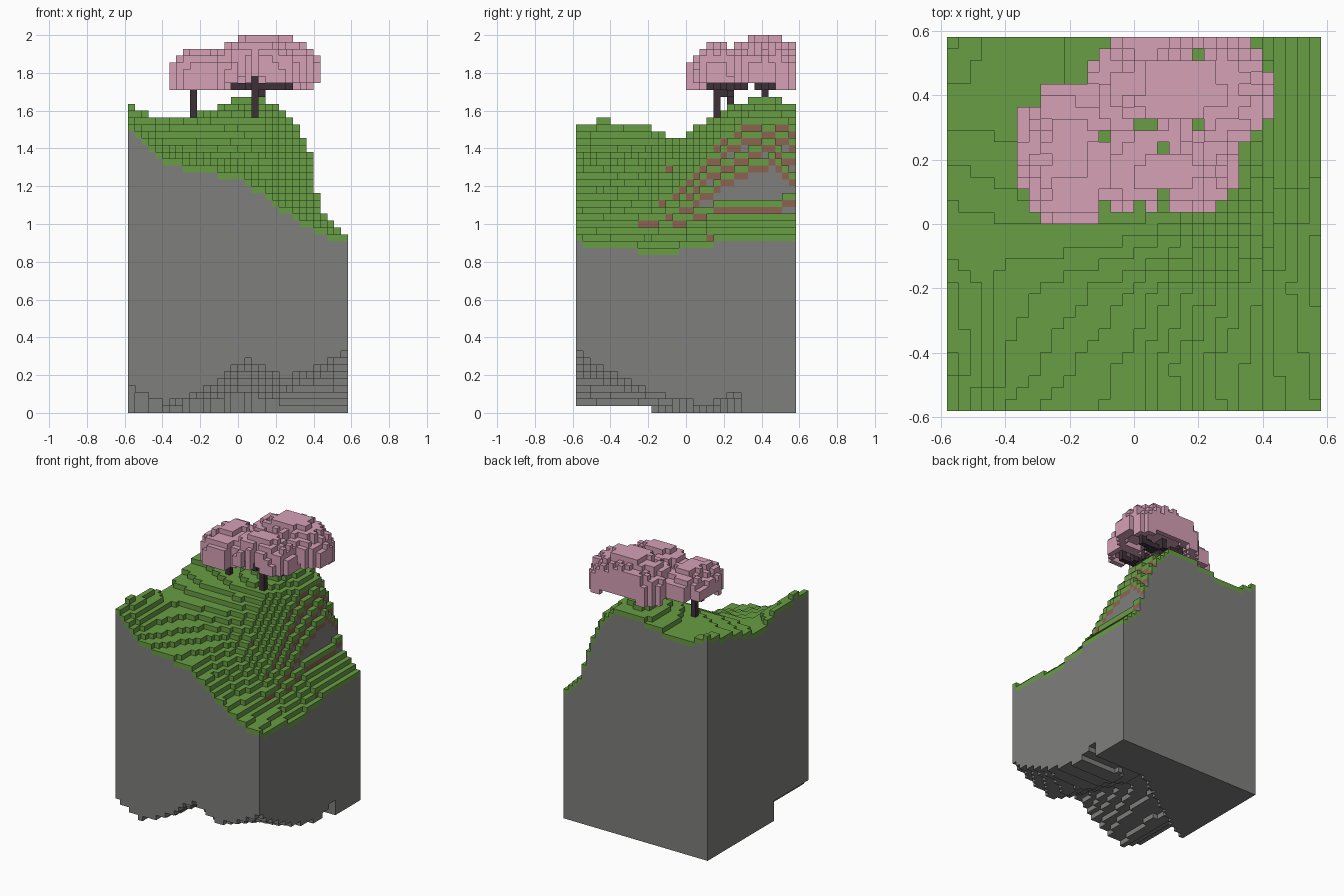
import bpy
import random
from mathutils import Vector

random.seed(4)
N = 32                # cells along each side
V = 2 / 55            # cell size
HALF = N * V / 2

if "Cube" in bpy.data.objects:
    bpy.data.objects.remove(bpy.data.objects["Cube"])


def material(name, r, g, b):
    m = bpy.data.materials.new(name)
    m.use_nodes = True
    m.diffuse_color = (r, g, b, 1)
    m.node_tree.nodes["Principled BSDF"].inputs["Base Color"].default_value = (r, g, b, 1)
    return m


grass = material("grass green", .14, .34, .058)
dirt = material("dirt brown", .265, .127, .085)
stone = material("stone grey", .21, .21, .205)
bark = material("dark bark", .047, .03, .039)
petal = material("blossom pink", .67, .355, .47)

# The six cell sides: direction and its corners, counter-clockwise from outside
SIDES = []
for axis in range(3):
    u, w = (axis + 1) % 3, (axis + 2) % 3
    for sign in (0, 1):
        ring = []
        for a, b in ((0, 0), (1, 0), (1, 1), (0, 1)):
            c = [0, 0, 0]
            c[axis], c[u], c[w] = sign, a, b
            ring.append(tuple(c))
        step = [0, 0, 0]
        step[axis] = 2 * sign - 1
        SIDES.append((tuple(step), ring if sign else ring[::-1]))


def build(name, cells, mats, rule=lambda cell, step: 0):
    """Skin a set of cells with only its exposed faces."""
    points, faces, slots = {}, [], []
    for cell in sorted(cells):
        for step, ring in SIDES:
            if tuple(p + q for p, q in zip(cell, step)) in cells:
                continue
            corners = [tuple(p + q for p, q in zip(cell, c)) for c in ring]
            faces.append([points.setdefault(c, len(points)) for c in corners])
            slots.append(rule(cell, step))
    mesh = bpy.data.meshes.new(name)
    shift = Vector((HALF, HALF, 0))
    mesh.from_pydata([Vector(p) * V - shift for p in points], [], faces)
    for m in mats:
        mesh.materials.append(m)
    mesh.polygons.foreach_set("material_index", slots)
    mesh.update()
    bpy.context.collection.objects.link(bpy.data.objects.new(name, mesh))


def spot(i):
    return (i + .5) * V - HALF


def index(x):
    return int((x + HALF) / V)


def bracket(stops, x):
    for n in range(len(stops) - 1):
        if x <= stops[n + 1] or n == len(stops) - 2:
            t = (x - stops[n]) / (stops[n + 1] - stops[n])
            return n, min(max(t, 0), 1)


def sample(xs, ys, rows, x, y):
    """Blend a coarse grid of heights."""
    i, s = bracket(xs, x)
    j, t = bracket(ys, y)
    low = rows[j][i] * (1 - s) + rows[j][i + 1] * s
    high = rows[j + 1][i] * (1 - s) + rows[j + 1][i + 1] * s
    return low * (1 - t) + high * t


# Hill surface, heights in cells, from front to back
HILL_X = (-.58, -.4, -.2, 0, .15, .28, .38, .42, .455, .58)
HILL_Y = (-.58, -.46, -.2, -.05, .15, .35, .45, .58)
HILL = ((42, 37, 36, 35, 32.5, 29.5, 28, 27, 26.6, 25.5),
        (43.2, 38.5, 36.5, 35, 32, 29, 28, 27, 26.5, 25),
        (42, 39, 38, 36.5, 34, 31, 28.7, 27, 26, 24),
        (39.5, 40, 40, 39.5, 38, 34, 30, 28.5, 27, 24),
        (41, 42, 42.5, 43.5, 43, 40, 34, 30.4, 29, 25),
        (43, 43, 43.5, 46, 45.5, 43, 37, 30.4, 29.4, 25.5),
        (43.7, 43, 43.5, 46, 45.5, 43.2, 38, 31, 29, 25.5),
        (45, 42.6, 43.5, 45, 44.7, 42, 34.7, 31.5, 29.4, 26))

# Eroded underside below the front, heights in cells
BASE_X = (-.58, -.38, -.2, .04, .25, .58)
BASE_Y = (-.58, -.2, .1, .25)
BASE = ((4, 1.3, 3, 8, 5, 9),
        (4, 1, 2, 5, 3, 3),
        (3, 2, 2, 3, 1, 1),
        (3, 2, 2, 3, 2, 3))

top = {}
ground = set()
for i in range(N):
    for j in range(N):
        x, y = spot(i), spot(j)
        top[i, j] = round(sample(HILL_X, HILL_Y, HILL, x, y))
        floor = 0
        if y < min(.3, .18 + .65 * x):
            floor = round(sample(BASE_X, BASE_Y, BASE, x, y))
        ground.update((i, j, k) for k in range(floor, top[i, j]))


def soil(cell, step):
    i, j, k = cell
    depth = top[i, j] - 1 - k
    wall = (i + step[0], j + step[1]) not in top
    if depth == 0 and step[2] >= 0:
        return 0
    return 1 if depth == 1 and not wall else 2


build("hill_block", ground, (grass, dirt, stone), soil)


# Trees: trunk with branches, and a domed crown hollow underneath
def line(a, b):
    count = max(abs(q - p) for p, q in zip(a, b))
    return {tuple(round(p + (q - p) * n / max(count, 1)) for p, q in zip(a, b))
            for n in range(count + 1)}


# name, trunk place, crown centre, crown radii, peak, low-hanging side, branch ends
TREES = (("left", -.24, .23, (-.2, .215), (.167, .225), 53, -1,
          ((-2, 1), (2, -1), (1, 2))),
         ("front", .1, .16, (.1, .165), (.23, .14), 54, 0,
          ((-4, 0), (4, 0), (1, 3), (-1, -1), (2, 1))),
         ("back", .13, .41, (.145, .42), (.295, .205), 55, 1,
          ((-4, 1), (4, 0), (0, 1), (2, -1))))
GAPS = {(index(x), index(y)) for x, y in
        ((.02, .31), (.05, .31), (.09, .25), (.2, .31), (-.1, .27), (.2, .53),
         (-.1, .05), (0, .05), (.09, .05), (.09, .09))}
taken = set()

for name, tx, ty, middle, radius, peak, side, ends in TREES:
    i, j = index(tx), index(ty)
    wood = line((i, j, top[i, j] - 1), (i, j, 49))
    for di, dj in ends:
        end = (i + di, j + dj, 47)
        wood |= line((i, j, 45 if dj > 2 else 47), end) | line(end, end[:2] + (49,))
    wood -= ground
    build(name + "_trunk", wood, (bark,))

    crown = set()
    for a in range(N):
        for b in range(N):
            d = sum((abs(spot(n) - m) / r) ** 2.3
                    for n, m, r in zip((a, b), middle, radius))
            edge = d + random.uniform(-.13, .13)
            if edge >= 1 or (a, b) in GAPS:
                continue
            roof = 50 + (peak - 50) * max(1 - d, 0) ** .55
            if d > .1:
                roof -= random.choice((0, 0, .5, 1))
            hanging = d > .35 and side * (spot(b) - middle[1]) > .07
            under = 49 - (d > .6) - hanging
            crown.update((a, b, k) for k in range(under, round(roof)))
    crown -= taken | wood
    taken |= crown
    build(name + "_blossom", crown, (petal,))
